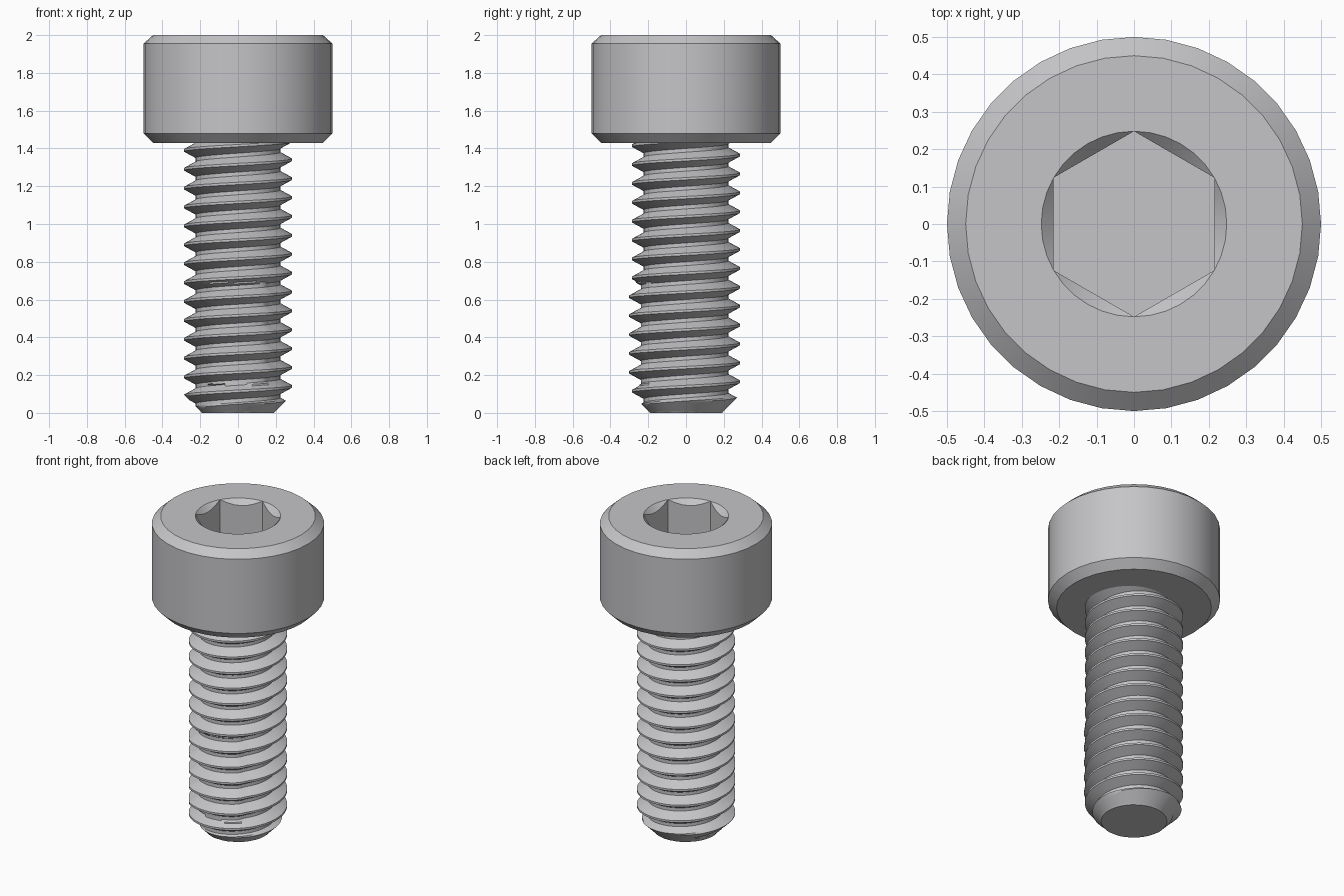
import bpy, bmesh, math

if "Cube" in bpy.data.objects:
    bpy.data.objects.remove(bpy.data.objects["Cube"], do_unlink=True)

# Single steel colour
steel = bpy.data.materials.new("steel_grey")
steel.use_nodes = True
COLOUR = (0.56, 0.56, 0.58, 1.0)
steel.diffuse_color = COLOUR
steel.node_tree.nodes["Principled BSDF"].inputs["Base Color"].default_value = COLOUR

HEAD_BASE = 1.43
TOP = 2.0


def finish(name, bm):
    """Clean the mesh, add it to the scene and shade it with sharp edges kept."""
    bmesh.ops.remove_doubles(bm, verts=bm.verts, dist=1e-5)
    bmesh.ops.recalc_face_normals(bm, faces=bm.faces)
    mesh = bpy.data.meshes.new(name)
    bm.to_mesh(mesh)
    bm.free()
    mesh.materials.append(steel)
    obj = bpy.data.objects.new(name, mesh)
    bpy.context.collection.objects.link(obj)
    bpy.ops.object.select_all(action='DESELECT')
    obj.select_set(True)
    bpy.context.view_layer.objects.active = obj
    bpy.ops.object.shade_smooth_by_angle(angle=math.radians(25))
    return obj


# Head: chamfered cylinder with a countersunk hexagonal socket
def make_head(sides=36, rim=0.248, depth=0.29):
    bm = bmesh.new()

    def hex_radius(a):
        # Flats face +x and -x, corners point along y
        off = (a + math.pi / 6) % (math.pi / 3) - math.pi / 6
        return rim * math.cos(math.pi / 6) / math.cos(off)

    def ring(radius, height):
        verts = []
        for i in range(sides):
            a = math.tau * i / sides
            r, z = radius(a), height(a)
            verts.append(bm.verts.new((r * math.cos(a), r * math.sin(a), z)))
        return verts

    rings = []
    for r, z in ((0.45, HEAD_BASE), (0.5, 1.48), (0.5, 1.955), (0.45, TOP), (rim, TOP)):
        rings.append(ring(lambda a: r, lambda a: z))
    rings.append(ring(hex_radius, lambda a: TOP - (rim - hex_radius(a))))
    rings.append(ring(hex_radius, lambda a: TOP - depth))

    for low, high in zip(rings, rings[1:]):
        for i in range(sides):
            j = (i + 1) % sides
            bm.faces.new((low[i], low[j], high[j], high[i]))
    bm.faces.new(rings[0])
    bm.faces.new(rings[-1])
    return finish("socket_head", bm)


# Shaft: right-hand thread swept as one helical strip
def make_shaft(pitch=0.1, steps=64, major=0.2857, minor=0.224):
    bm = bmesh.new()
    corners = [(-0.0625, major), (0.0625, major), (0.4, minor), (0.6, minor), (0.9375, major)]
    profile = []
    for (f0, r0), (f1, r1) in zip(corners, corners[1:]):
        for k in range(4):
            t = k / 4
            profile.append((f0 + (f1 - f0) * t, r0 + (r1 - r0) * t))

    def radius(r, a, z):
        # Raised locking patch on the front, then the tip chamfer
        if 0.15 < z < 0.69:
            facing = -math.sin(a) - math.cos(math.radians(46))
            r += 0.015 * max(0.0, min(1.0, facing * 9))
        return min(r, 0.19 + max(z, 0.0))

    strip = []
    for s in range(18 * steps):
        a = math.tau * s / steps
        row = []
        for f, r in profile:
            z = 0.04 + (s / steps - 3 + f) * pitch
            rr = radius(r, a, z)
            row.append(bm.verts.new((rr * math.cos(a), rr * math.sin(a), z)))
        strip.append(row)

    # The last profile point joins the first one a full turn later
    for s in range(len(strip) - steps - 1):
        here = strip[s] + [strip[s + steps][0]]
        there = strip[s + 1] + [strip[s + 1 + steps][0]]
        for j in range(len(profile)):
            bm.faces.new((here[j], there[j], there[j + 1], here[j + 1]))

    # Trim both ends flat and close them
    for height, side in ((0.0, -1), (HEAD_BASE + 0.01, 1)):
        bmesh.ops.bisect_plane(bm, geom=bm.verts[:] + bm.edges[:] + bm.faces[:], dist=1e-6,
                               plane_co=(0, 0, height), plane_no=(0, 0, side), clear_outer=True)
    bmesh.ops.delete(bm, geom=[v for v in bm.verts if not v.link_faces], context='VERTS')
    bmesh.ops.holes_fill(bm, edges=[e for e in bm.edges if e.is_boundary], sides=0)
    return finish("threaded_shaft", bm)


make_head()
make_shaft()
